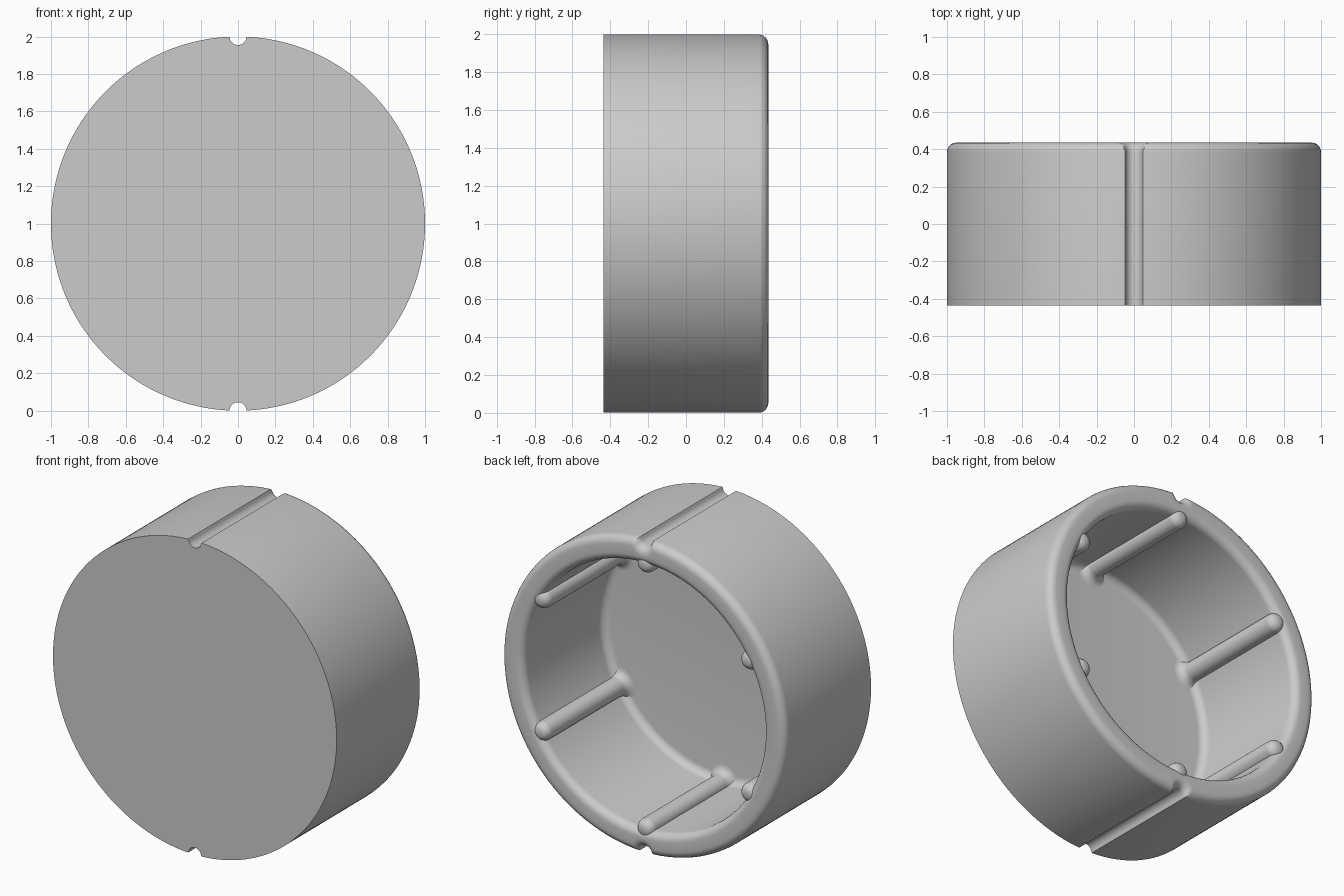
import bpy, bmesh, math

if "Cube" in bpy.data.objects:
    bpy.data.objects.remove(bpy.data.objects["Cube"])

R, RI, F = 1.0, 0.845, 0.05          # outer radius, inner radius, edge rounding
FRONT, BACK, FLOOR = -0.435, 0.435, -0.375
GROOVE = 0.045                       # groove radius
RIB_R, RIB_POS = 0.06, 0.845

grey = bpy.data.materials.new("plain_grey")
grey.diffuse_color = (0.6, 0.6, 0.6, 1)
grey.use_nodes = True
grey.node_tree.nodes["Principled BSDF"].inputs["Base Color"].default_value = grey.diffuse_color


def outer_radius(a, d):
    """Radius of the grooved outline at angle a, shrunk by d."""
    base = R - d
    g = GROOVE + d
    s = math.cos(a)                  # sideways offset from the groove line
    if abs(s) >= g:
        return base
    cut = abs(math.sin(a)) - math.sqrt(g * g - s * s)
    k = 0.012
    h = max(k - abs(base - cut), 0) / k
    return min(base, cut) - h * h * k / 4


def finish(name, bm):
    bmesh.ops.recalc_face_normals(bm, faces=bm.faces)
    me = bpy.data.meshes.new(name)
    bm.to_mesh(me)
    bm.free()
    ob = bpy.data.objects.new(name, me)
    bpy.context.collection.objects.link(ob)
    me.materials.append(grey)
    bpy.ops.object.select_all(action='DESELECT')
    ob.select_set(True)
    bpy.context.view_layer.objects.active = ob
    bpy.ops.object.shade_smooth_by_angle(angle=math.radians(35))
    return ob


def loft(name, loops):
    """Skin closed loops of points and cap both ends."""
    bm = bmesh.new()
    rings = [[bm.verts.new(p) for p in loop] for loop in loops]
    n = len(rings[0])
    for a, b in zip(rings, rings[1:]):
        for i in range(n):
            j = (i + 1) % n
            bm.faces.new((a[i], a[j], b[j], b[i]))
    bm.faces.new(rings[0])
    bm.faces.new(rings[-1])
    return finish(name, bm)


# Cap shell: angles are denser around the two grooves
fine = [i * 0.0025 for i in range(-48, 49)]
coarse = [0.12 + (math.pi - 0.24) * i / 90 for i in range(1, 90)]
half = [math.pi / 2 + t for t in fine + coarse]
angles = half + [a + math.pi for a in half]
arc = [i * math.pi / 12 for i in range(7)]


def ring(radius, y):
    return [(radius(a) * math.cos(a), y, 1 + radius(a) * math.sin(a)) for a in angles]


loops = [ring(lambda a: outer_radius(a, 0), FRONT)]
for t in arc:                        # rounded outer rim
    d = F * (1 - math.cos(t))
    loops.append(ring(lambda a: outer_radius(a, d), BACK - F + F * math.sin(t)))
for t in arc:                        # rounded inner rim
    r = RI + F * (1 - math.sin(t))
    loops.append(ring(lambda a: r, BACK - F + F * math.cos(t)))
for t in arc:                        # rounded floor corner
    r = RI - F * (1 - math.cos(t))
    loops.append(ring(lambda a: r, FLOOR + F - F * math.sin(t)))
loft("cap_shell", loops)

# Six ribs inside the wall, flared at the floor and rounded at the rim
profile = [(RIB_R + F * (1 - math.sin(t)), FLOOR + F * (1 - math.cos(t))) for t in arc]
profile += [(RIB_R - F * (1 - math.cos(t)), BACK - F + F * math.sin(t)) for t in arc]
for k in range(6):
    a = math.pi / 2 + k * math.pi / 3
    cx, cz = RIB_POS * math.cos(a), 1 + RIB_POS * math.sin(a)
    loft("rib_%d" % (k + 1), [
        [(cx + r * math.cos(u * math.pi / 16), y, cz + r * math.sin(u * math.pi / 16))
         for u in range(32)] for r, y in profile])
